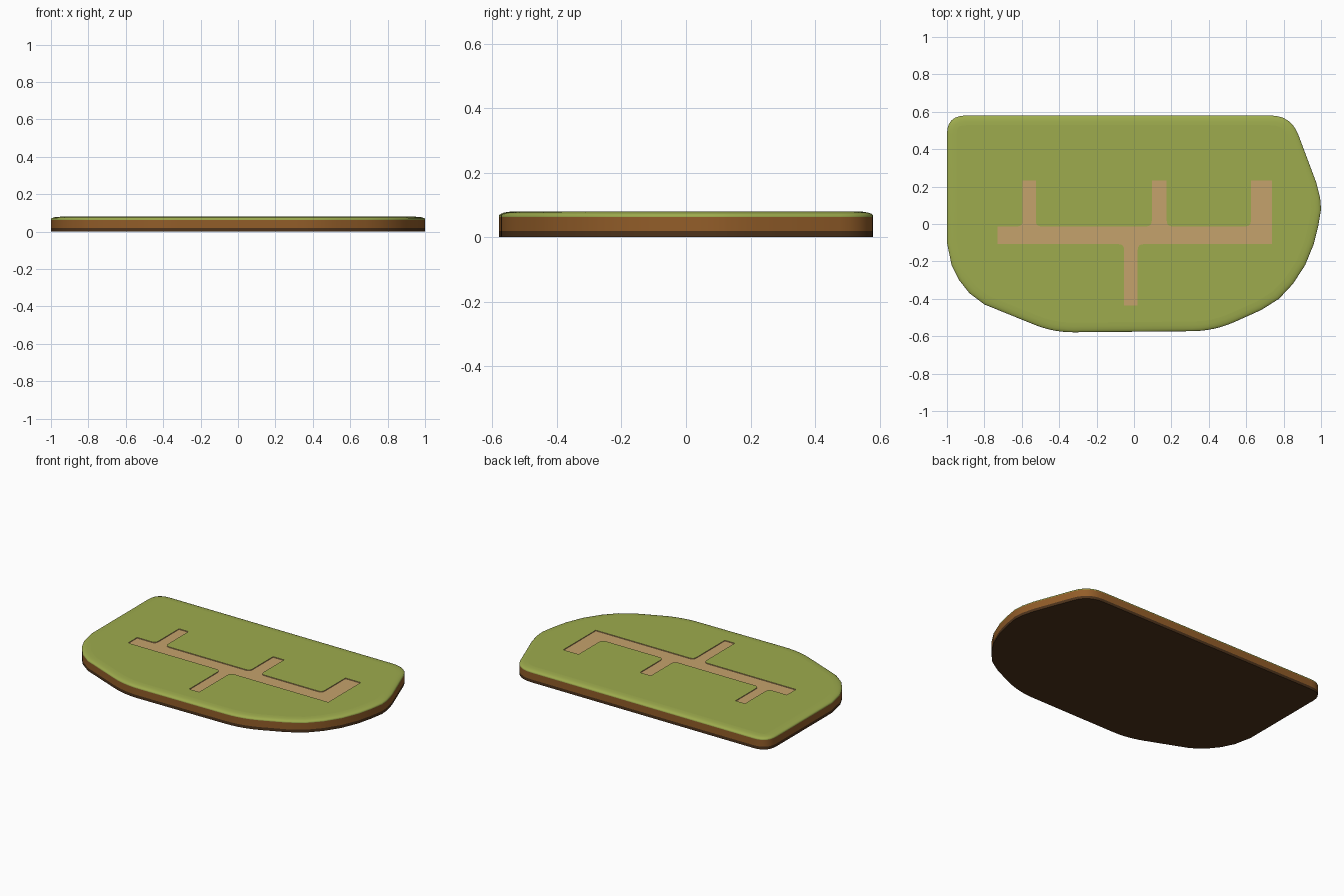
import bpy, bmesh
from mathutils import Vector

if "Cube" in bpy.data.objects:
    bpy.data.objects.remove(bpy.data.objects["Cube"])

def material(name, r, g, b):
    m = bpy.data.materials.new(name)
    m.diffuse_color = (r, g, b, 1)
    m.use_nodes = True
    m.node_tree.nodes["Principled BSDF"].inputs["Base Color"].default_value = m.diffuse_color
    return m

def rounded(corners, steps=6):
    """Closed outline with every (x, y, radius) corner softened."""
    pts, n = [], len(corners)
    for i, (x, y, r) in enumerate(corners):
        p = Vector((x, y))
        if r == 0:
            pts.append(p)
            continue
        a = p + (Vector(corners[i - 1][:2]) - p).normalized() * r
        b = p + (Vector(corners[(i + 1) % n][:2]) - p).normalized() * r
        for k in range(steps + 1):
            t = k / steps
            pts.append(a * (1 - t) ** 2 + p * 2 * t * (1 - t) + b * t * t)
    return pts

def inset(pts, d):
    """Move a counter-clockwise outline inwards."""
    out = []
    for i, p in enumerate(pts):
        t1 = (p - pts[i - 1]).normalized()
        t2 = (pts[(i + 1) % len(pts)] - p).normalized()
        n = Vector((-t1.y - t2.y, t1.x + t2.x)).normalized()
        out.append(p + n * d)
    return out

def ring(bm, pts, z):
    return [bm.verts.new((p.x, p.y, z)) for p in pts]

def loop_edges(bm, vs):
    return [bm.edges.get((vs[i - 1], vs[i])) or bm.edges.new((vs[i - 1], vs[i]))
            for i in range(len(vs))]

def loft(bm, rings):
    for a, b in zip(rings, rings[1:]):
        for i in range(len(a)):
            f = bm.faces.new((a[i - 1], a[i], b[i], b[i - 1]))
            f.smooth = True

def finish(bm, name, mat):
    me = bpy.data.meshes.new(name)
    bm.to_mesh(me)
    bm.free()
    me.materials.append(mat)
    ob = bpy.data.objects.new(name, me)
    bpy.context.collection.objects.link(ob)
    return ob

# Outlines, counter-clockwise
shore = rounded([
    (0.84, 0.58, 0.11), (-1, 0.58, 0.1), (-1, -0.1, 0), (-0.975, -0.22, 0),
    (-0.935, -0.3, 0), (-0.88, -0.37, 0), (-0.8, -0.43, 0), (-0.43, -0.58, 0.11),
    (0.43, -0.572, 0.12), (0.68, -0.46, 0), (0.775, -0.4, 0), (0.85, -0.32, 0),
    (0.915, -0.22, 0), (0.96, -0.11, 0), (0.985, -0.01, 0), (1.0, 0.08, 0),
    (0.995, 0.14, 0), (0.975, 0.22, 0)])
top, low, up, f = -0.013, -0.108, 0.232, 0.03
track = rounded([
    (-0.73, low, 0), (-0.053, low, f), (-0.053, -0.435, 0), (0.02, -0.435, 0),
    (0.02, low, f), (0.737, low, 0), (0.737, up, 0), (0.625, up, 0),
    (0.625, top, f), (0.175, top, f), (0.175, up, 0), (0.095, up, 0),
    (0.095, top, f), (-0.525, top, f), (-0.525, up, 0), (-0.595, up, 0),
    (-0.595, top, f), (-0.73, top, 0)], 4)
HEIGHT, GRASS, ROCK, SUNK = 0.08, 0.063, 0.019, 0.075

# Dark base layer with the underside
bm = bmesh.new()
base = ring(bm, shore, 0)
loft(bm, [base, ring(bm, shore, ROCK)])
bm.faces.new(base[::-1])
finish(bm, "dark_soil_base", material("dark_soil", 0.075, 0.033, 0.011))

# Brown soil band
bm = bmesh.new()
loft(bm, [ring(bm, shore, ROCK), ring(bm, shore, GRASS)])
finish(bm, "soil_band", material("soil", 0.29, 0.11, 0.022))

# Grass cap: rounded rim, flat top with an opening for the path
bm = bmesh.new()
rim = [(0, GRASS), (0, 0.068), (0.005, 0.0725), (0.016, 0.0765),
       (0.032, 0.079), (0.052, HEIGHT)]
rings = [ring(bm, inset(shore, d), z) for d, z in rim]
loft(bm, rings)
edges = loop_edges(bm, rings[-1]) + loop_edges(bm, ring(bm, track, HEIGHT))
res = bmesh.ops.triangle_fill(bm, use_beauty=True, edges=edges, normal=(0, 0, 1))
for face in [g for g in res["geom"] if isinstance(g, bmesh.types.BMFace)]:
    face.smooth = False
    face.normal_update()
    if face.normal.z < 0:
        face.normal_flip()
finish(bm, "grass_cap", material("grass", 0.34, 0.41, 0.075))

# Sunken path: floor and short walls facing inwards
bm = bmesh.new()
floor = ring(bm, track, SUNK)
loft(bm, [ring(bm, track, HEIGHT), floor])
for face in bm.faces:
    face.smooth = False
bm.faces.new(floor)
finish(bm, "sand_path", material("sand", 0.56, 0.36, 0.15))
